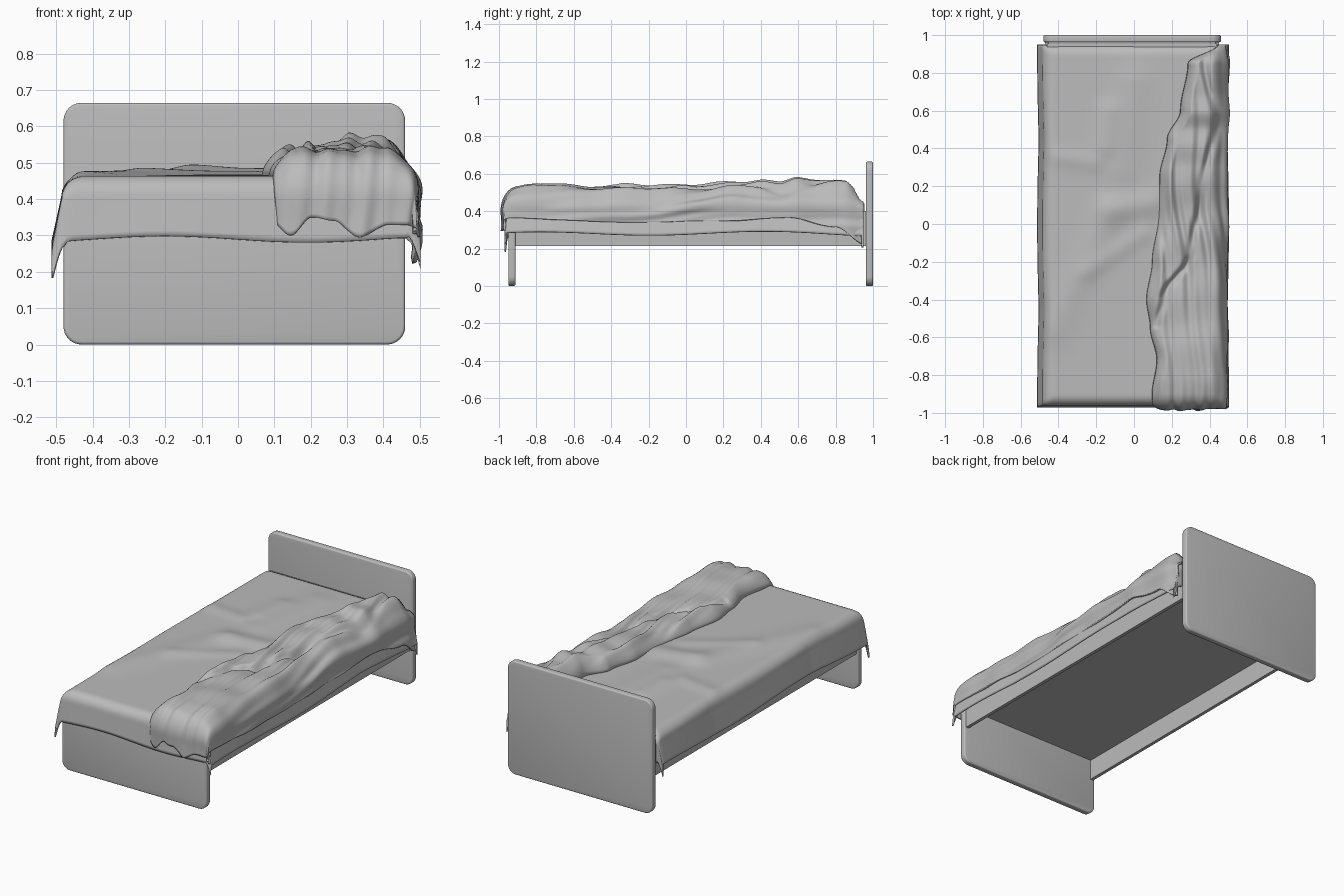
import bpy, bmesh, math
from math import sin, cos, pi, exp, hypot

old = bpy.data.objects.get("Cube")
if old:
    bpy.data.objects.remove(old, do_unlink=True)

grey = bpy.data.materials.new("plain_grey")
grey.use_nodes = True
grey.diffuse_color = (0.5, 0.5, 0.5, 1)
grey.node_tree.nodes["Principled BSDF"].inputs["Base Color"].default_value = (0.5, 0.5, 0.5, 1)


def finish(bm, name, angle):
    mesh = bpy.data.meshes.new(name)
    bmesh.ops.recalc_face_normals(bm, faces=bm.faces)
    bm.to_mesh(mesh)
    bm.free()
    mesh.materials.append(grey)
    ob = bpy.data.objects.new(name, mesh)
    bpy.context.collection.objects.link(ob)
    bpy.ops.object.select_all(action="DESELECT")
    ob.select_set(True)
    bpy.context.view_layer.objects.active = ob
    bpy.ops.object.shade_smooth_by_angle(angle=math.radians(angle))
    return ob


def board(name, x, y, z, corner=0.0, edge=0.0):
    """Box between pairs of limits, with rounded corners seen from the front."""
    bm = bmesh.new()
    bmesh.ops.create_cube(bm, size=1)
    for v in bm.verts:
        v.co = [lim[0] if c < 0 else lim[1] for c, lim in zip(v.co, (x, y, z))]
    if corner:
        along = [e for e in bm.edges if abs(e.verts[0].co.y - e.verts[1].co.y) > 0.001]
        bmesh.ops.bevel(bm, geom=along, offset=corner, segments=8, profile=0.5, affect="EDGES")
    if edge:
        rims = [e for e in bm.edges if e.calc_face_angle(0) > 1]
        bmesh.ops.bevel(bm, geom=rims, offset=edge, segments=3, profile=0.5, affect="EDGES")
    return finish(bm, name, 40)


def table(points, t):
    """Smooth interpolation through a few points."""
    if t <= points[0][0]:
        return points[0][1]
    for (a, p), (b, q) in zip(points, points[1:]):
        if t <= b:
            k = (t - a) / (b - a)
            return p + (q - p) * k * k * (3 - 2 * k)
    return points[-1][1]


def bend(s, edge, r, flare):
    """Cloth length s laid over a rounded edge: offset, drop and tilt."""
    t = s - edge + r
    if t <= 0:
        return s, 0, 0
    if t < r * pi / 2:
        return edge - r + r * sin(t / r), r - r * cos(t / r), t / r
    t -= r * pi / 2
    return edge + flare * t, r + t, pi / 2


def ridge(x, y, a, b, width, height):
    """Soft fold along the line from a to b."""
    dx, dy = b[0] - a[0], b[1] - a[1]
    k = max(0, min(1, ((x - a[0]) * dx + (y - a[1]) * dy) / (dx * dx + dy * dy)))
    d = hypot(x - a[0] - k * dx, y - a[1] - k * dy)
    return height * exp(-(d / width) ** 2)


def cloth(name, nu, nv, place, thick):
    """Grid of points place(i, j) with i and j from 0 to 1."""
    bm = bmesh.new()
    rows = [[bm.verts.new(place(i / nu, j / nv)) for i in range(nu + 1)] for j in range(nv + 1)]
    for r, s in zip(rows, rows[1:]):
        for i in range(nu):
            bm.faces.new((r[i], r[i + 1], s[i + 1], s[i]))
    ob = finish(bm, name, 60)
    mod = ob.modifiers.new("thickness", "SOLIDIFY")
    mod.thickness = thick
    mod.offset = -1
    return ob


# Frame
board("headboard", (-0.48, 0.46), (0.962, 1.0), (0, 0.665), 0.05, 0.008)
board("footboard", (-0.48, 0.46), (-0.95, -0.912), (0, 0.42), 0.05, 0.008)
for side, x in (("left", 0.43), ("right", -0.47)):
    board(side + "_rail", (x, x + 0.02), (-0.92, 0.965), (0.215, 0.40))
board("mattress", (-0.46, 0.44), (-0.91, 0.955), (0.335, 0.44))

FOLDS = [((-0.42, -0.55), (-0.12, 0.08), 0.09, 0.010),
         ((-0.12, 0.08), (0.10, 0.12), 0.07, 0.016),
         ((-0.40, 0.36), (-0.20, 0.33), 0.05, 0.008),
         ((-0.06, 0.30), (0.00, 0.75), 0.09, 0.010),
         ((-0.25, -0.25), (0.05, -0.05), 0.05, 0.008),
         ((-0.15, 0.42), (-0.13, 0.60), 0.06, 0.012)]


# Fitted sheet hanging over all four sides
def sheet_point(i, j):
    u, v = (2 * i - 1) * 0.635, (2 * j - 1) * 1.105
    x, dx, tx = bend(abs(u), 0.472, 0.055, 0.21)
    y, dy, ty = bend(abs(v), 0.955, 0.055, 0.09 if v < 0 else 0.0)
    x, y = math.copysign(x, u), math.copysign(y, v)
    drop = hypot(dx, dy) * (1 + 0.06 * sin(5 * y + 1.2 + 2 * u) * (tx > 1) + 0.05 * sin(8 * x) * (ty > 1))
    wave = 0.008 * cos(3.5 * y) * sin(tx) ** 2
    x += math.copysign(wave, u)
    z = 0.463 - drop + 0.006 * cos(y * 1.6)
    z += sum(ridge(x, y, *f) for f in FOLDS) * cos(tx) * cos(ty)
    return x - 0.005, y - 0.006, z


cloth("sheet", 90, 140, sheet_point, 0.01)

# Bunched blanket along the left side
INNER = [(-1.05, 0.11), (-0.9, 0.10), (-0.72, 0.125), (-0.55, 0.09), (-0.4, 0.07), (-0.2, 0.10),
         (0.05, 0.135), (0.25, 0.14), (0.45, 0.18), (0.6, 0.25), (0.85, 0.29), (0.955, 0.46)]
HEM = [(-1, 0.56), (-0.3, 0.585), (0.2, 0.575), (0.55, 0.56), (0.8, 0.61), (0.955, 0.70)]
CREST = [(-1.0, 0.035), (-0.8, 0.07), (-0.5, 0.055), (-0.2, 0.045), (0.05, 0.04), (0.3, 0.06),
         (0.4, 0.07), (0.5, 0.055), (0.6, 0.09), (0.7, 0.08), (0.85, 0.08), (0.955, 0.01)]
LAP = [(-0.55, 0.10), (-0.4, 0.14), (-0.15, 0.29), (0.2, 0.35), (0.55, 0.42), (0.85, 0.36)]
FRONT = [(0.1, 0.015), (0.15, 0.05), (0.21, 0.0), (0.27, 0.01), (0.34, 0.055), (0.42, 0.02), (0.5, 0.02)]


def blanket_point(i, j):
    v = -1.055 + j * 2.005
    inner, hem = table(INNER, v), table(HEM, v)
    u = inner + (hem - inner) * i
    if v < -0.9:
        v -= table(FRONT, u) * (-0.9 - v) / 0.155
    x, dx, tx = bend(u, 0.485, 0.065, 0.06)
    y, dy, ty = bend(abs(v), 0.965, 0.065, 0.0)
    if v > 0:
        y, dy, ty = v, 0, 0
    # Puffed height: quick rise at the rolled inner edge, fading down the side
    rise = min(1, (u - inner) / 0.06)
    puff = table(CREST, v) * math.sqrt(rise * (2 - rise)) * (1 - 0.65 * sin(tx))
    # Overlapping lap, then long pleats that follow the blanket
    gap = u - table(LAP, v)
    lap = 0.018 / (1 + exp(min(60, gap / 0.007))) * min(1, max(0, (v + 0.6) / 0.2))
    groove = -0.018 * exp(-((gap - 0.02) / 0.02) ** 2) * (v > -0.55)
    bend_v = u + 0.035 * sin(2.7 * v + 0.5) + 0.01 * sin(9 * v)
    pleat = 0.009 * sin(62 * bend_v) + 0.005 * sin(110 * bend_v + 3 * v)
    pleat *= 0.45 + 0.55 * sin(2.3 * v + 1.5) ** 2
    lump = 0.008 * sin(17 * v + 9 * u) * sin(5 * v - 14 * u)
    out = puff + rise * (lap + groove + pleat + lump) + 0.012 * rise - 0.008
    out += 0.01 * exp(-((dx - 0.05) / 0.02) ** 2) * sin(tx)
    x += out * sin(tx) * 0.55
    y = math.copysign(y + out * sin(ty) * 0.5, v)
    return x - 0.006, max(y, -0.998), 0.468 - hypot(dx, dy) + out * cos(tx) * cos(ty)


cloth("blanket", 100, 200, blanket_point, 0.012)
